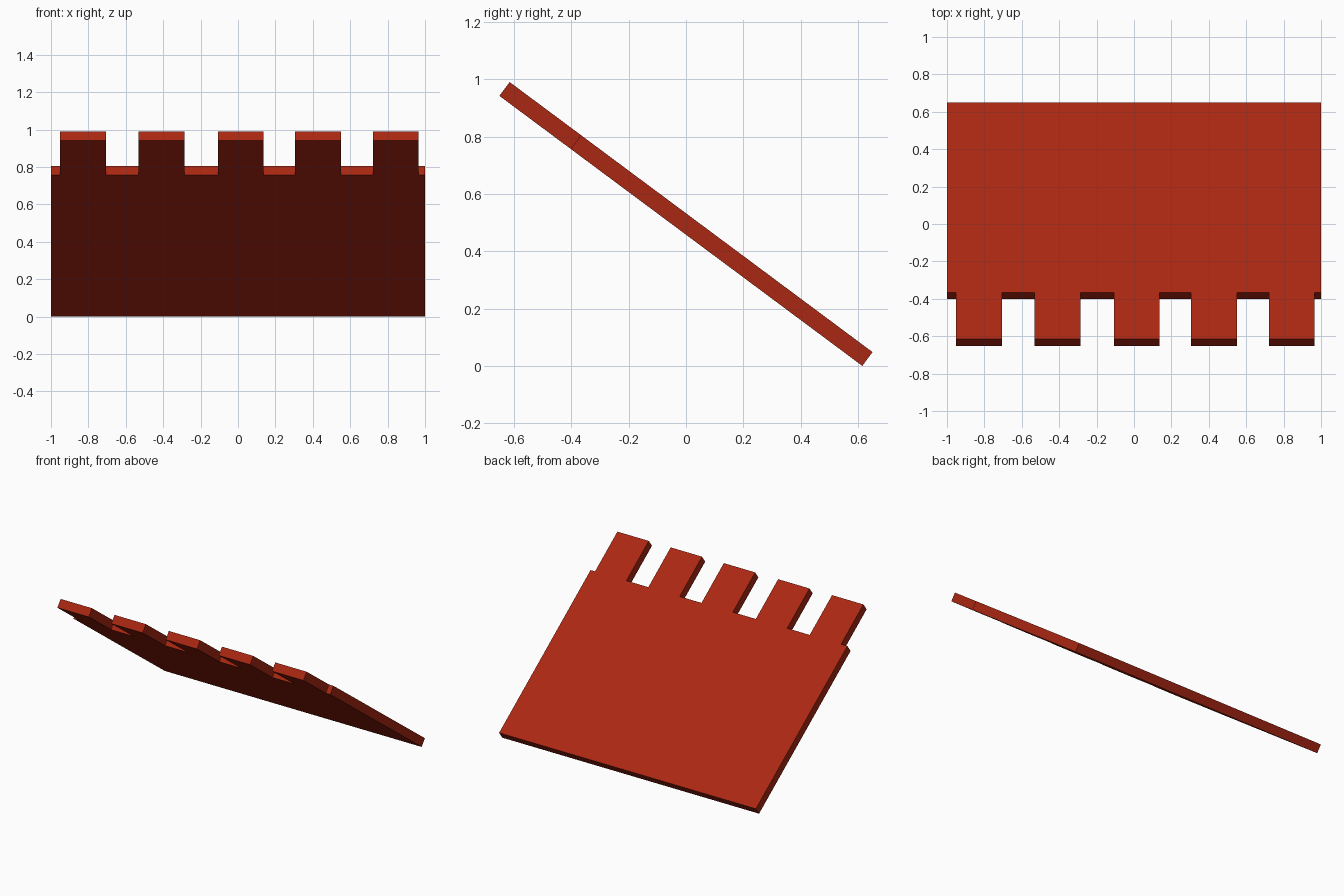
import bpy, bmesh
from mathutils import Vector

if "Cube" in bpy.data.objects:
    bpy.data.objects.remove(bpy.data.objects["Cube"])

# Slope frame: u runs down the underside, n is the panel thickness
TOP = Vector((0, -0.651, 0.942))
BOTTOM = Vector((0, 0.615, 0.0))
down = (BOTTOM - TOP).normalized()
thick = Vector((0, -down.z, down.y)) * 0.06
length = (BOTTOM - TOP).length
notch = 0.31
tab_width = 0.244
tab_starts = [-0.951, -0.531, -0.108, 0.306, 0.721]

# Toothed outline: (x, distance down the slope)
outline = [(-1, length), (-1, notch)]
for x in tab_starts:
    outline += [(x, notch), (x, 0), (x + tab_width, 0), (x + tab_width, notch)]
outline += [(1, notch), (1, length)]

# Extrude the outline through the panel thickness
bm = bmesh.new()
face = bm.faces.new([bm.verts.new(TOP + down * d + Vector((x, 0, 0))) for x, d in outline])
ext = bmesh.ops.extrude_face_region(bm, geom=[face], use_keep_orig=True)
bmesh.ops.translate(bm, vec=thick, verts=[v for v in ext["geom"] if isinstance(v, bmesh.types.BMVert)])
bmesh.ops.recalc_face_normals(bm, faces=bm.faces)
mesh = bpy.data.meshes.new("toothed_panel")
bm.to_mesh(mesh)
bm.free()

panel = bpy.data.objects.new("toothed_panel", mesh)
bpy.context.collection.objects.link(panel)

# Red paint
mat = bpy.data.materials.new("red_paint")
mat.diffuse_color = (0.4, 0.02, 0.006, 1)
mat.use_nodes = True
mat.node_tree.nodes["Principled BSDF"].inputs["Base Color"].default_value = mat.diffuse_color
mesh.materials.append(mat)
